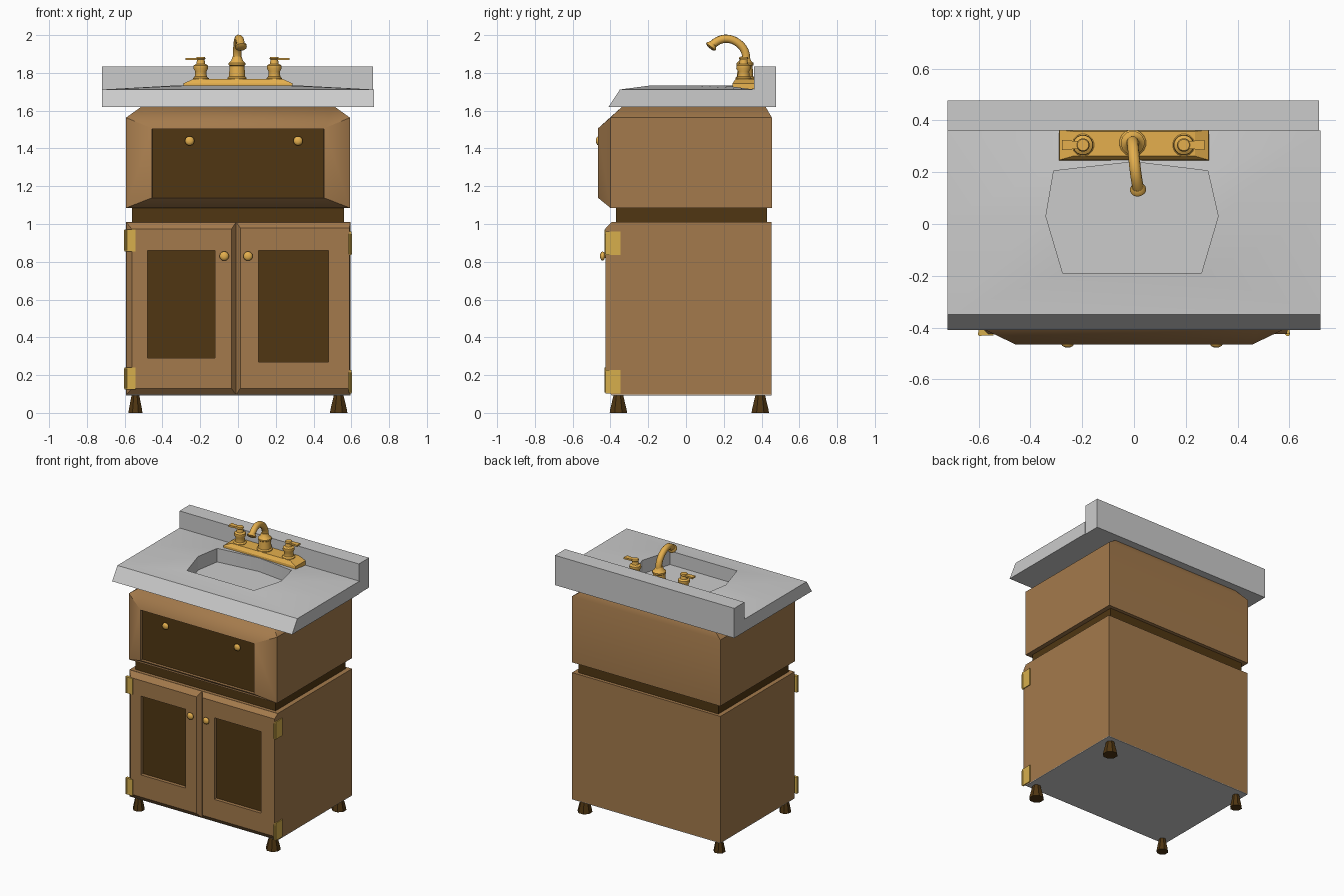
import bpy, bmesh, math
from mathutils import Vector, Matrix

if "Cube" in bpy.data.objects:
    bpy.data.objects.remove(bpy.data.objects["Cube"])


def mat(name, rgb):
    m = bpy.data.materials.new(name)
    m.diffuse_color = (*rgb, 1)
    m.use_nodes = True
    m.node_tree.nodes["Principled BSDF"].inputs["Base Color"].default_value = m.diffuse_color
    return m


WOOD = mat("wood", (0.37, 0.195, 0.072))
DARK = mat("dark_wood", (0.08, 0.037, 0.006))
BRASS = mat("brass", (0.78, 0.43, 0.075))
HINGE = mat("hinge_brass", (0.68, 0.43, 0.073))


def finish(name, bm, mats, angle=None):
    bmesh.ops.recalc_face_normals(bm, faces=bm.faces)
    me = bpy.data.meshes.new(name)
    bm.to_mesh(me)
    bm.free()
    ob = bpy.data.objects.new(name, me)
    bpy.context.collection.objects.link(ob)
    for m in mats:
        me.materials.append(m)
    if angle:
        bpy.ops.object.select_all(action='DESELECT')
        ob.select_set(True)
        bpy.context.view_layer.objects.active = ob
        bpy.ops.object.shade_smooth_by_angle(angle=math.radians(angle))
    return ob


def hull_bm(points):
    bm = bmesh.new()
    vs = [bm.verts.new(p) for p in points]
    bmesh.ops.convex_hull(bm, input=vs)
    bmesh.ops.dissolve_limit(bm, angle_limit=0.01, verts=bm.verts, edges=bm.edges)
    return bm


def box(name, x, y, z, mats):
    return finish(name, hull_bm([(a, b, c) for a in x for b in y for c in z]), mats)


def loft(name, loops, mats, angle=None, dark_end=False):
    """Skin equal-length closed loops and cap both ends."""
    bm = bmesh.new()
    rings = [[bm.verts.new(p) for p in lp] for lp in loops]
    n = len(rings[0])
    for a, b in zip(rings, rings[1:]):
        for i in range(n):
            j = (i + 1) % n
            bm.faces.new((a[i], a[j], b[j], b[i]))
    bm.faces.new(rings[0])
    end = bm.faces.new(rings[-1])
    if dark_end:
        end.material_index = 1
    return finish(name, bm, mats, angle)


def lathe(name, profile, loc, mats, axis=(0, 0, 1), n=16, angle=40):
    """Revolve (radius, height) pairs around an axis through loc."""
    rot = Vector((0, 0, 1)).rotation_difference(Vector(axis)).to_matrix()
    loops = [[Vector(loc) + rot @ Vector((r * math.cos(2 * math.pi * (i + .5) / n),
                                          r * math.sin(2 * math.pi * (i + .5) / n), h))
              for i in range(n)] for r, h in profile]
    return loft(name, loops, mats, angle)


# Lower cabinet
box("cabinet_body", (-0.592, 0.595), (-0.395, 0.453), (0.097, 1.01), [WOOD])
box("cabinet_bottom", (-0.592, 0.595), (-0.395, 0.453), (0.093, 0.097), [])
box("dark_band", (-0.56, 0.56), (-0.37, 0.43), (1.005, 1.09), [DARK])


# Doors with chamfered edges and recessed dark panels
def rect(x0, x1, z0, z1, y):
    return [(x0, y, z0), (x1, y, z0), (x1, y, z1), (x0, y, z1)]


loft("left_door", [rect(-0.592, -0.01, 0.095, 1.01, -0.394), rect(-0.562, -0.035, 0.13, 0.973, -0.425),
                   rect(-0.48, -0.122, 0.29, 0.86, -0.425), rect(-0.48, -0.122, 0.29, 0.86, -0.4)],
     [WOOD, DARK], dark_end=True)
loft("right_door", [rect(-0.01, 0.595, 0.095, 1.01, -0.394), rect(0.012, 0.59, 0.13, 0.98, -0.425),
                    rect(0.108, 0.48, 0.27, 0.86, -0.425), rect(0.108, 0.48, 0.27, 0.86, -0.4)],
     [WOOD, DARK], dark_end=True)

# Upper box with bulging front and recessed front panel
pts = [(s * 0.593, y, z) for s in (-1, 1) for y in (-0.4, 0.455) for z in (1.085, 1.563)]
pts += [(s * 0.51, y, 1.622) for s in (-1, 1) for y in (-0.337, 0.42)]
pts += [(s * 0.457, -0.465, z) for s in (-1, 1) for z in (1.138, 1.507)]
bm = hull_bm(pts)
bm.normal_update()
front = min(bm.faces, key=lambda f: f.calc_center_median().y)
bmesh.ops.inset_individual(bm, faces=[front], thickness=0.004)
bmesh.ops.inset_individual(bm, faces=[front], thickness=0.0005, depth=-0.02)
front.material_index = 1
finish("upper_box", bm, [WOOD, DARK], 50)

# Feet
for side, x, r in (("left", -0.543, 0.04), ("right", 0.533, 0.05)):
    for end, y in (("front", -0.358), ("back", 0.393)):
        lathe(f"{side}_{end}_foot", [(r, 0), (r * 0.93, 0.02), (r * 0.55, 0.094)],
              (x, y, 0), [DARK], n=8, angle=25)

# Knobs
KNOB = [(0.01, 0), (0.01, 0.006), (0.02, 0.009), (0.025, 0.017), (0.021, 0.025), (0.01, 0.03)]
for name, x, y, z in (("left_door_knob", -0.073, -0.424, 0.83), ("right_door_knob", 0.053, -0.424, 0.83),
                      ("left_panel_knob", -0.256, -0.446, 1.44), ("right_panel_knob", 0.318, -0.446, 1.44)):
    lathe(name, KNOB, (x, y, z), [BRASS], axis=(0, -1, 0), angle=60)

# Hinges: front leaves on the left door, side leaves on the right
for lvl, z0, z1 in (("upper", 0.855, 0.972), ("lower", 0.123, 0.24)):
    box(f"{lvl}_left_hinge", (-0.6, -0.542), (-0.431, -0.41), (z0, z1), [HINGE])
    box(f"{lvl}_right_hinge", (0.59, 0.601), (-0.425, -0.347), (z0 - 0.02, z1 - 0.012), [HINGE])
    for s in (-1, 1):
        lathe(f"{lvl}_{'left' if s < 0 else 'right'}_hinge_barrel", [(0.01, 0), (0.01, z1 - z0 - 0.01)],
              (s * 0.593, -0.423, z0 - (0.015 if s > 0 else -0.005)), [HINGE], n=8)

# Countertop: sloped slab lofted into the seven-sided basin
HOLE = [(-.31, .205), (0, .24), (.285, .205), (.325, .03), (.26, -.19), (-.275, -.19), (-.34, .03)]


def rim(yf, z, w=0.72):
    return [(x, y, z) for x, y in ((-w, .36), (0, .36), (w, .36), (w, .03), (w, yf), (-w, yf), (-w, .03))]


loft("countertop", [rim(-0.41, 1.62), rim(-0.35, 1.712), [(x, y, 1.733) for x, y in HOLE],
                    [(x, y, 1.635) for x, y in HOLE]], [], 25)
box("backsplash", (-0.72, 0.715), (0.36, 0.477), (1.62, 1.835), [])

# Faucet base plate
base = [(s * w, y, z) for s in (-1, 1) for w, ya, yb, z in
        ((0.29, 0.245, 0.362, 1.715), (0.288, 0.247, 0.362, 1.745), (0.235, 0.262, 0.358, 1.768))
        for y in (ya, yb)]
finish("faucet_base", hull_bm(base), [BRASS])

# Spout body, curved pipe and nozzle
lathe("spout_body", [(0.052, 0), (0.052, 0.012), (0.044, 0.02), (0.04, 0.075), (0.046, 0.08), (0.046, 0.09),
                     (0.032, 0.102), (0.024, 0.125)], (-0.005, 0.313, 1.762), [BRASS])
cu = bpy.data.curves.new("spout_pipe", 'CURVE')
cu.dimensions = '3D'
cu.bevel_depth = 0.022
cu.bevel_resolution = 3
cu.resolution_u = 4
cu.use_fill_caps = True
sp = cu.splines.new('NURBS')
path = [(-.005, .318, 1.85), (-.005, .325, 1.91), (-.002, .28, 1.965), (.004, .21, 1.99), (.012, .16, 1.97),
        (.018, .128, 1.938)]
sp.points.add(len(path) - 1)
for p, c in zip(sp.points, path):
    p.co = (*c, 1)
sp.order_u = 4
sp.use_endpoint_u = True
cu.materials.append(BRASS)
bpy.context.collection.objects.link(bpy.data.objects.new("spout_pipe", cu))
lathe("spout_nozzle", [(0.022, 0), (0.031, 0.012), (0.031, 0.02), (0.02, 0.026)], (.014, .143, 1.952), [BRASS],
      axis=(0.1, -0.6, -0.75))

# Tap handles with flared levers
for name, cx, s in (("left_tap", -0.197, -1), ("right_tap", 0.192, 1)):
    lathe(name, [(0.043, 0), (0.043, 0.01), (0.033, 0.018), (0.03, 0.045), (0.04, 0.062), (0.038, 0.078),
                 (0.024, 0.086), (0.02, 0.108), (0.026, 0.114), (0.022, 0.122)], (cx, 0.305, 1.762), [BRASS])
    lever = [(cx + s * d, 0.305 + t * w, 1.874 + u * 0.006) for d, w in ((-0.015, 0.011), (0.045, 0.01), (0.08, 0.02))
             for t in (-1, 1) for u in (-1, 1)]
    finish(name + "_lever", hull_bm(lever), [BRASS])
